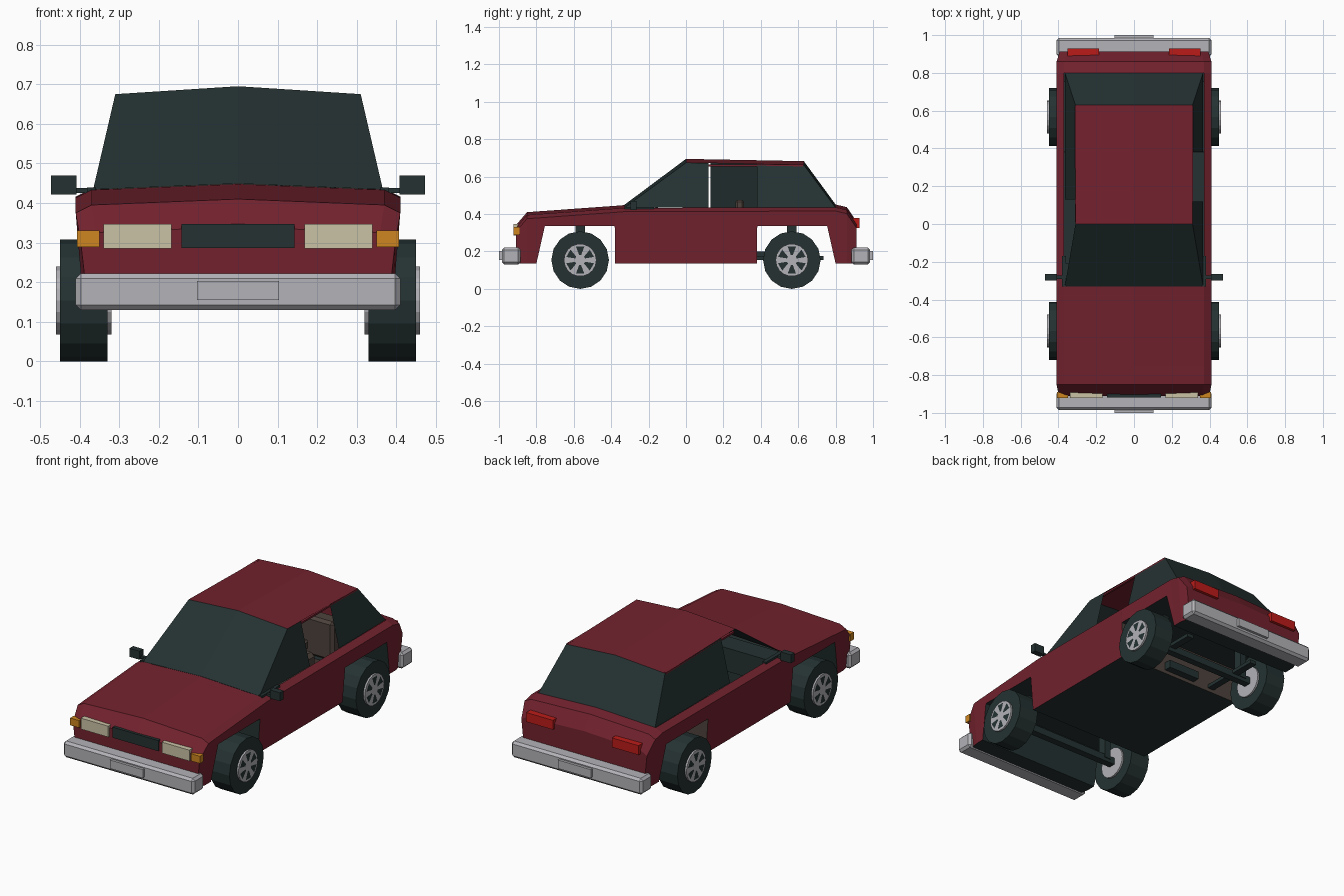
import bpy, bmesh, math
from mathutils import Matrix

cube = bpy.data.objects.get("Cube")
if cube:
    bpy.data.objects.remove(cube, do_unlink=True)


def material(name, r, g, b):
    m = bpy.data.materials.new(name)
    m.use_nodes = True
    m.diffuse_color = (r, g, b, 1)
    m.node_tree.nodes["Principled BSDF"].inputs["Base Color"].default_value = (r, g, b, 1)
    return m


RED = material("body red", 0.17, 0.016, 0.027)
DARK = material("dark trim and glass", 0.018, 0.031, 0.031)
SILVER = material("bumper grey", 0.45, 0.45, 0.48)
CREAM = material("headlight cream", 0.6, 0.54, 0.38)
ORANGE = material("indicator orange", 0.62, 0.24, 0.015)
TAIL = material("tail light red", 0.5, 0.012, 0.01)
BROWN = material("seat brown", 0.075, 0.055, 0.045)


def finish(name, bm, *mats):
    me = bpy.data.meshes.new(name)
    bm.to_mesh(me)
    bm.free()
    for m in mats:
        me.materials.append(m)
    ob = bpy.data.objects.new(name, me)
    bpy.context.collection.objects.link(ob)
    return ob


def box(name, mat, x, y, z, bevel=0):
    """Box from (low, high) ranges on each axis."""
    bm = bmesh.new()
    bmesh.ops.create_cube(bm, size=1)
    for v in bm.verts:
        for i, (lo, hi) in enumerate((x, y, z)):
            v.co[i] = lo if v.co[i] < 0 else hi
    ob = finish(name, bm, mat)
    if bevel:
        mod = ob.modifiers.new("soft edges", 'BEVEL')
        mod.width, mod.segments = bevel, 1
    return ob


def pair(name, mat, x, y, z, bevel=0):
    """The same box on both sides."""
    box("left_" + name, mat, x, y, z, bevel)
    box("right_" + name, mat, (-x[1], -x[0]), y, z, bevel)


def sheet(name, mat, *polys):
    bm = bmesh.new()
    for p in polys:
        bm.faces.new([bm.verts.new(c) for c in p])
    bmesh.ops.remove_doubles(bm, verts=bm.verts, dist=0.0005)
    return finish(name, bm, mat)


# Body shell: cross-sections lofted along y, each (y, top edge, bottom, width factor)
SILL, ARCH = 0.135, 0.335
stations = [
    (-0.91, 0.325, SILL, 0.97), (-0.85, 0.395, SILL, 1), (-0.80, 0.399, SILL, 1),
    (-0.755, 0.402, ARCH, 1), (-0.381, 0.429, ARCH, 1), (-0.379, 0.429, SILL, 1),
    (-0.33, 0.433, SILL, 1), (0.379, 0.435, SILL, 1), (0.381, 0.435, ARCH, 1),
    (0.755, 0.436, ARCH, 1), (0.80, 0.436, SILL, 1), (0.86, 0.422, SILL, 1),
    (0.912, 0.345, SILL, 0.96)]
bm = bmesh.new()
rings = []
for y, top, low, w in stations:
    low_x = 0.39 if low == SILL else 0.405
    half = [(0.37, top), (0.41, top - 0.02), (low_x, low)]
    ring = [(0, top + 0.015)] + half + [(-x, z) for x, z in reversed(half)]
    rings.append([bm.verts.new((x * w, y, z)) for x, z in ring])
for i in range(len(rings) - 1):
    cabin = -0.34 < stations[i][0] < 0.76
    a, b = rings[i], rings[i + 1]
    for k in range(7):
        if cabin and k in (0, 6):
            continue
        n = (k + 1) % 7
        f = bm.faces.new((a[k], a[n], b[n], b[k]))
        if k == 3:
            f.material_index = 2 if abs(stations[i][0] - 0.379) < 0.001 else 1
bm.faces.new(rings[0])
bm.faces.new(rings[-1])
bmesh.ops.recalc_face_normals(bm, faces=bm.faces)
finish("body_shell", bm, RED, DARK, BROWN)

# Cabin: roof and panes between belt line and roof edge
BELT_X, ROOF_X, BELT_Z, ROOF_Z = 0.366, 0.31, 0.434, 0.675
REAR_Z = 0.663


def roof_z(y):
    return ROOF_Z + (REAR_Z - ROOF_Z) * y / 0.63


def base(s, y):
    return (s * BELT_X, y, BELT_Z)


def roof(s, y):
    return (s * ROOF_X, y, roof_z(y))


ridge_front, ridge_rear = (0, 0, ROOF_Z + 0.02), (0, 0.63, REAR_Z + 0.02)
sheet("roof", RED, *[(ridge_front, ridge_rear, roof(s, 0.63), roof(s, 0)) for s in (1, -1)])
for s, side in ((1, "left"), (-1, "right")):
    box(side + "_roof_rail", RED, sorted((s * 0.3, s * 0.312)), (0.01, 0.625),
        (REAR_Z - 0.008, REAR_Z + 0.002))
sheet("windscreen", DARK, *[((0, -0.33, 0.449), ridge_front, roof(s, 0), base(s, -0.33)) for s in (1, -1)])
sheet("rear_window", DARK, *[((0, 0.8, 0.451), ridge_rear, roof(s, 0.63), base(s, 0.8)) for s in (1, -1)])


def pane(name, s, low_a, low_b, top_a, top_b):
    sheet(name, DARK, (base(s, low_a), base(s, low_b), roof(s, top_b), roof(s, top_a)))


pane("left_front_window", 1, -0.33, 0.12, 0, 0.12)
pane("left_rear_window", 1, 0.38, 0.8, 0.38, 0.63)
pane("right_rear_window", -1, 0.13, 0.8, 0.13, 0.63)

# Bumpers and number plates
for s, end in ((-1, "front"), (1, "rear")):
    box(end + "_bumper", SILVER, (-0.41, 0.41), sorted((s * 0.885, s * 0.985)), (0.13, 0.222), 0.013)
    box(end + "_plate", SILVER, (-0.103, 0.103), sorted((s * 0.98, s)), (0.155, 0.203))

# Lights and grille
box("grille", DARK, (-0.143, 0.143), (-0.918, -0.88), (0.287, 0.347))
pair("headlight", CREAM, (0.168, 0.34), (-0.922, -0.88), (0.285, 0.347))
pair("indicator", ORANGE, (0.35, 0.407), (-0.922, -0.89), (0.289, 0.33))
pair("tail_light", TAIL, (0.185, 0.352), (0.88, 0.928), (0.325, 0.378))

# Door mirrors
pair("mirror", DARK, (0.408, 0.472), (-0.298, -0.265), (0.421, 0.469))
pair("mirror_mount", DARK, (0.36, 0.382), (-0.33, -0.17), (0.42, 0.439))
pair("mirror_arm", DARK, (0.375, 0.41), (-0.29, -0.272), (0.425, 0.438))

# Interior
box("dashboard", DARK, (-0.36, 0.36), (-0.33, -0.21), (0.3, 0.432))
pair("front_seat_cushion", BROWN, (0.06, 0.29), (-0.08, 0.24), (0.18, 0.27), 0.02)
pair("front_seat_back", BROWN, (0.06, 0.29), (0.2, 0.29), (0.22, 0.43), 0.02)
pair("headrest", BROWN, (0.12, 0.23), (0.265, 0.31), (0.42, 0.475), 0.01)
box("rear_seat_back", BROWN, (-0.32, 0.32), (0.39, 0.48), (0.338, 0.56), 0.015)
bpy.ops.mesh.primitive_torus_add(major_segments=16, minor_segments=6, major_radius=0.07,
                                 minor_radius=0.01, location=(0.17, -0.16, 0.43),
                                 rotation=(math.radians(65), 0, 0))
bpy.context.object.name = "steering_wheel"
bpy.context.object.data.materials.append(DARK)

# Running gear under the rear and front
AXLE_Y, HUB_Z = 0.566, 0.154
for y, end in ((-AXLE_Y, "front"), (AXLE_Y, "rear")):
    box(end + "_axle", DARK, (-0.33, 0.33), (y - 0.02, y + 0.02), (HUB_Z - 0.02, HUB_Z + 0.02))
    pair(end + "_strut", DARK, (0.25, 0.29), (y - 0.025, y + 0.025), (HUB_Z, ARCH))
pair("trailing_arm", DARK, (0.2, 0.24), (0.375, 0.735), (0.155, 0.175))
box("silencer", DARK, (-0.1, 0.1), (0.375, 0.42), (0.155, 0.2))


# Wheels: tyre, rim and dark gaps between six spokes
def drum(bm, radius, x0, x1, sides, index):
    turn = Matrix.Translation(((x0 + x1) / 2, 0, 0)) @ Matrix.Rotation(math.pi / 2, 4, 'Y')
    made = bmesh.ops.create_cone(bm, cap_ends=True, segments=sides, radius1=radius,
                                 radius2=radius, depth=abs(x1 - x0), matrix=turn)
    for f in {f for v in made["verts"] for f in v.link_faces}:
        f.material_index = index


for s, side in ((1, "left"), (-1, "right")):
    for y, end in ((-AXLE_Y, "front"), (AXLE_Y, "rear")):
        bm = bmesh.new()
        drum(bm, 0.154, s * 0.33, s * 0.45, 16, 0)
        drum(bm, 0.087, s * 0.32, s * 0.46, 18, 1)
        for k in range(6):
            mid = math.radians(30 + 60 * k)
            corners = [(0.028, -0.2), (0.076, -0.3), (0.076, 0.3), (0.028, 0.2)]
            f = bm.faces.new([bm.verts.new((s * 0.4615, r * math.cos(mid + d), r * math.sin(mid + d)))
                              for r, d in corners])
            f.normal_update()
            if f.normal.x * s < 0:
                f.normal_flip()
        finish(side + "_" + end + "_wheel", bm, DARK, SILVER).location = (0, y, HUB_Z)
